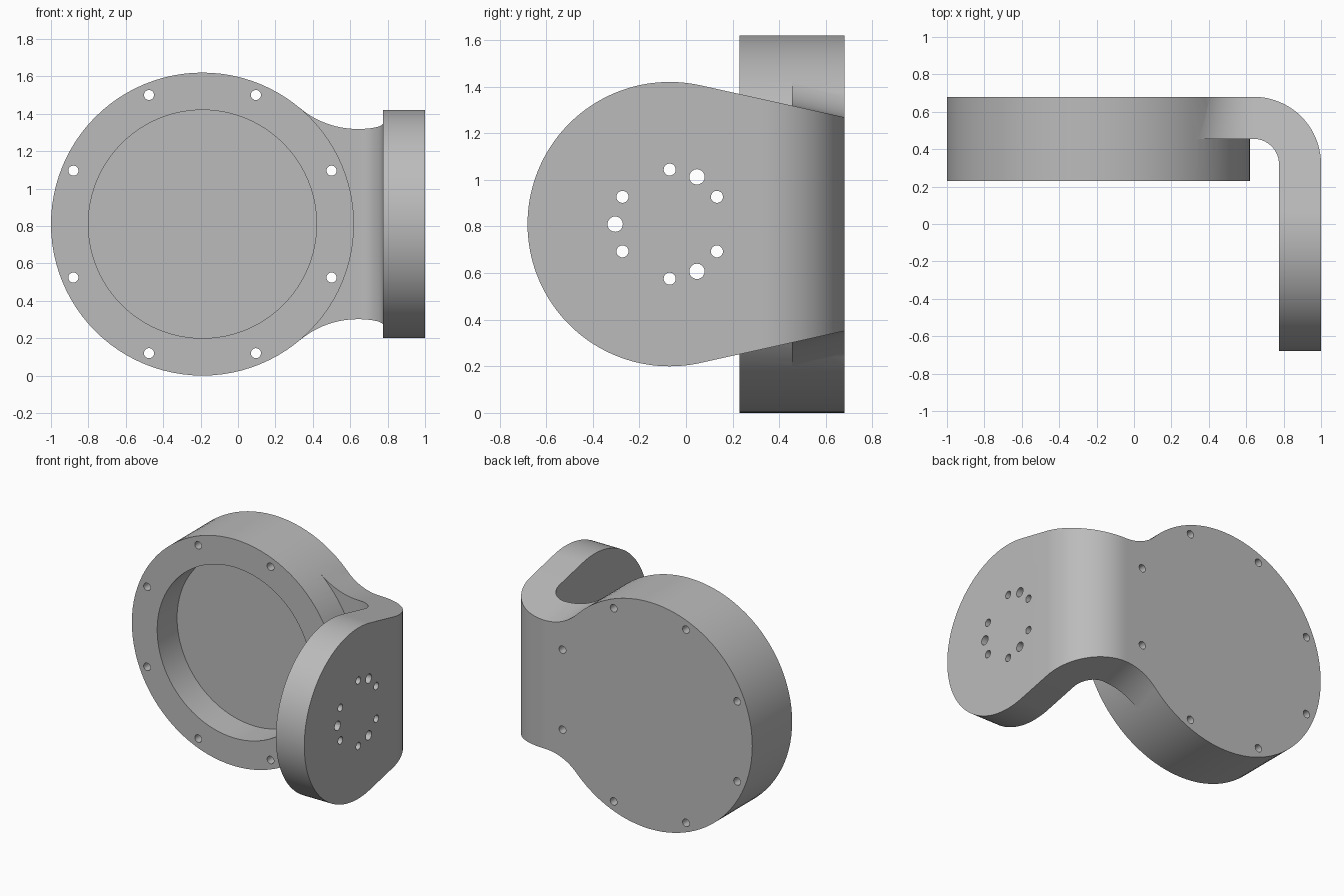
import bpy, bmesh
from math import sin, cos, pi, radians, sqrt
from mathutils import Matrix, Vector

cube = bpy.data.objects.get("Cube")
if cube:
    bpy.data.objects.remove(cube, do_unlink=True)

# Single grey material
grey = bpy.data.materials.new("plain grey")
grey.use_nodes = True
COLOUR = (0.5, 0.5, 0.5, 1)
grey.diffuse_color = COLOUR
bsdf = next(n for n in grey.node_tree.nodes if n.type == "BSDF_PRINCIPLED")
bsdf.inputs["Base Color"].default_value = COLOUR

MID = 0.81                      # height of the centre line
CUP_X, CUP_R = -0.19, 0.81      # round housing
FRONT, FLOOR, BACK = 0.23, 0.455, 0.68
BEND_X, BEND_Y = 0.64, 0.32     # bend axis
PAD_Y, PAD_R = -0.07, 0.61      # rounded mounting pad
TAPER = radians(12.5)


def finish(name, bm):
    bmesh.ops.recalc_face_normals(bm, faces=bm.faces)
    mesh = bpy.data.meshes.new(name)
    bm.to_mesh(mesh)
    bm.free()
    mesh.materials.append(grey)
    obj = bpy.data.objects.new(name, mesh)
    bpy.context.collection.objects.link(obj)
    return obj


def add_cylinder(bm, start, end, radius, segments):
    a, b = Vector(start), Vector(end)
    turn = (b - a).to_track_quat("Z", "Y").to_matrix().to_4x4()
    bmesh.ops.create_cone(bm, cap_ends=True, segments=segments, radius1=radius,
                          radius2=radius, depth=(b - a).length,
                          matrix=Matrix.Translation((a + b) / 2) @ turn)


def combine(target, tool, operation):
    mod = target.modifiers.new(operation.lower(), "BOOLEAN")
    mod.operation, mod.solver, mod.object = operation, "EXACT", tool
    bpy.context.view_layer.objects.active = target
    bpy.ops.object.modifier_apply(modifier=mod.name)
    bpy.data.objects.remove(tool, do_unlink=True)


def half_height(y):
    """Tapered half height of the arm at depth y."""
    tangent_y = PAD_Y + PAD_R * sin(TAPER)
    return PAD_R * cos(TAPER) - (y - tangent_y) * sin(TAPER) / cos(TAPER)


def arm_path(y_plate):
    """Points (x, y, half height) along one skin of the bent arm."""
    rho = y_plate - BEND_Y
    w = half_height(y_plate)
    dx = BEND_X - CUP_X
    # fillet arc touching the round housing
    r = (dx * dx + w * w - CUP_R ** 2) / (2 * (CUP_R - w))
    sweep = math_angle = pi / 2 - Vector((dx, w + r)).angle(Vector((0, 1)))
    sweep = pi / 2 - math_angle
    pts = []
    for i in range(13):
        a = sweep * (1 - i / 12)
        pts.append((BEND_X - r * sin(a), y_plate, w + r * (1 - cos(a))))
    # quarter bend
    for i in range(1, 21):
        a = pi / 2 * i / 20
        y = BEND_Y + rho * cos(a)
        pts.append((BEND_X + rho * sin(a), y, half_height(y)))
    # rounded pad
    for i in range(49):
        a = TAPER + (radians(-89.5) - TAPER) * i / 48
        pts.append((BEND_X + rho, PAD_Y + PAD_R * sin(a), PAD_R * cos(a)))
    return pts


# Round housing
bm = bmesh.new()
add_cylinder(bm, (CUP_X, FRONT, MID), (CUP_X, BACK, MID), CUP_R, 96)
body = finish("housing_and_bent_arm", bm)

# Bent arm lofted between its inner and outer skins
bm = bmesh.new()
rings = []
for inner, outer in zip(arm_path(FLOOR), arm_path(BACK)):
    rings.append([bm.verts.new((x, y, MID + side * h))
                  for (x, y, h), side in ((inner, 1), (outer, 1), (outer, -1), (inner, -1))])
for a, b in zip(rings, rings[1:]):
    for k in range(4):
        n = (k + 1) % 4
        bm.faces.new((a[k], a[n], b[n], b[k]))
bm.faces.new(rings[0])
bm.faces.new(rings[-1][::-1])
combine(body, finish("arm", bm), "UNION")

# Front pocket
bm = bmesh.new()
add_cylinder(bm, (CUP_X, 0, MID), (CUP_X, FLOOR, MID), 0.61, 96)
combine(body, finish("pocket_cutter", bm), "DIFFERENCE")

# Screw holes through the rim and the pad
bm = bmesh.new()
for i in range(8):
    a = radians(22.5 + 45 * i)
    x, z = CUP_X + 0.747 * cos(a), MID + 0.747 * sin(a)
    add_cylinder(bm, (x, 0.1, z), (x, 0.8, z), 0.027, 20)
pad_holes = [(30 + 60 * i, 0.026) for i in range(6)] + [(60 + 120 * i, 0.033) for i in range(3)]
for angle, radius in pad_holes:
    a = radians(angle)
    y, z = PAD_Y + 0.234 * cos(a), MID + 0.234 * sin(a)
    add_cylinder(bm, (0.7, y, z), (1.1, y, z), radius, 20)
combine(body, finish("hole_cutter", bm), "DIFFERENCE")

# Smooth shading with crisp edges
bpy.ops.object.select_all(action="DESELECT")
body.select_set(True)
bpy.context.view_layer.objects.active = body
bpy.ops.object.shade_smooth_by_angle(angle=radians(30))
